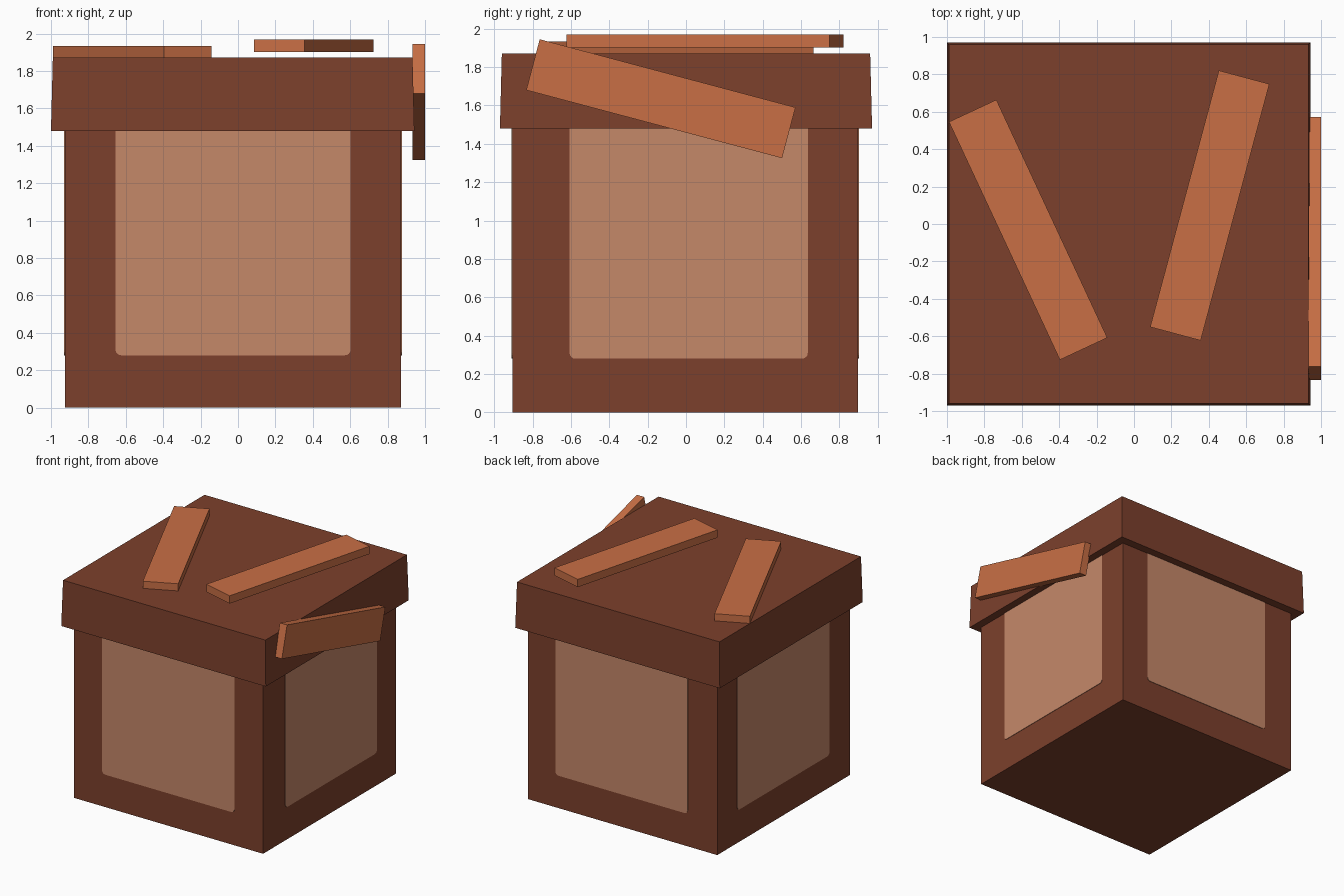
import bpy, bmesh, math
from mathutils import Matrix, Vector

cube = bpy.data.objects.get("Cube")
if cube:
    bpy.data.objects.remove(cube, do_unlink=True)


def material(name, rgb):
    m = bpy.data.materials.new(name)
    m.use_nodes = True
    m.diffuse_color = (*rgb, 1)
    m.node_tree.nodes["Principled BSDF"].inputs["Base Color"].default_value = (*rgb, 1)
    return m


dark_wood = material("dark brown wood", (0.202, 0.051, 0.025))
pale_wood = material("pale tan panel", (0.558, 0.246, 0.141))
plank_wood = material("orange plank wood", (0.584, 0.159, 0.060))


def finish(name, bm, mat):
    bmesh.ops.recalc_face_normals(bm, faces=bm.faces)
    mesh = bpy.data.meshes.new(name)
    bm.to_mesh(mesh)
    bm.free()
    mesh.materials.append(mat)
    obj = bpy.data.objects.new(name, mesh)
    bpy.context.collection.objects.link(obj)
    return obj


def box(name, low, high, mat, taper=0.0):
    """Box between two corners; taper pulls the top edges inwards."""
    low, high = Vector(low), Vector(high)
    bm = bmesh.new()
    bmesh.ops.create_cube(bm, size=1)
    for v in bm.verts:
        top = v.co.z > 0
        for i in range(3):
            side = 1 if v.co[i] > 0 else -1
            v.co[i] = high[i] if side > 0 else low[i]
            if top and i < 2:
                v.co[i] -= side * taper
    return finish(name, bm, mat)


def plank(name, centre, size, axis, degrees):
    obj = box(name, [-s / 2 for s in size], [s / 2 for s in size], plank_wood)
    obj.matrix_world = Matrix.Translation(centre) @ Matrix.Rotation(math.radians(degrees), 4, axis)


def panel(name, origin, along, out, start, end):
    """Thin plate with rounded lower corners, running up to the lid."""
    bottom, top, radius, thick = 0.28, 1.48, 0.03, 0.004
    outline = [(end, top), (start, top)]
    for cx, first in ((start + radius, 180), (end - radius, 270)):
        for step in range(5):
            a = math.radians(first + step * 22.5)
            outline.append((cx + radius * math.cos(a), bottom + radius + radius * math.sin(a)))
    along, out = Vector(along), Vector(out)
    bm = bmesh.new()
    face = bm.faces.new([bm.verts.new(out * origin + along * u + Vector((0, 0, z)))
                         for u, z in outline])
    grown = bmesh.ops.extrude_face_region(bm, geom=[face])
    bmesh.ops.translate(bm, vec=out * thick,
                        verts=[g for g in grown["geom"] if isinstance(g, bmesh.types.BMVert)])
    finish(name, bm, pale_wood)


# Crate body and slightly tapered lid
box("crate_body", (-0.925, -0.905, 0), (0.872, 0.897, 1.6), dark_wood)
box("lid", (-1.0, -0.97, 1.48), (0.943, 0.97, 1.872), dark_wood, taper=0.01)

# Pale panel on each side
panel("front_panel", 0.905, (1, 0, 0), (0, -1, 0), -0.655, 0.602)
panel("back_panel", 0.897, (1, 0, 0), (0, 1, 0), -0.645, 0.61)
panel("left_panel", 0.872, (0, 1, 0), (1, 0, 0), -0.607, 0.635)
panel("right_panel", 0.925, (0, 1, 0), (-1, 0, 0), -0.62, 0.628)

# Loose planks on the lid and one nailed to the side
plank("top_plank_right", (-0.566, -0.031, 1.9), (1.404, 0.28, 0.067), "Z", -65)
plank("top_plank_left", (0.405, 0.099, 1.936), (1.42, 0.28, 0.067), "Z", 75)
plank("side_plank", (0.966, -0.131, 1.635), (0.068, 1.38, 0.274), "X", -14.9)
